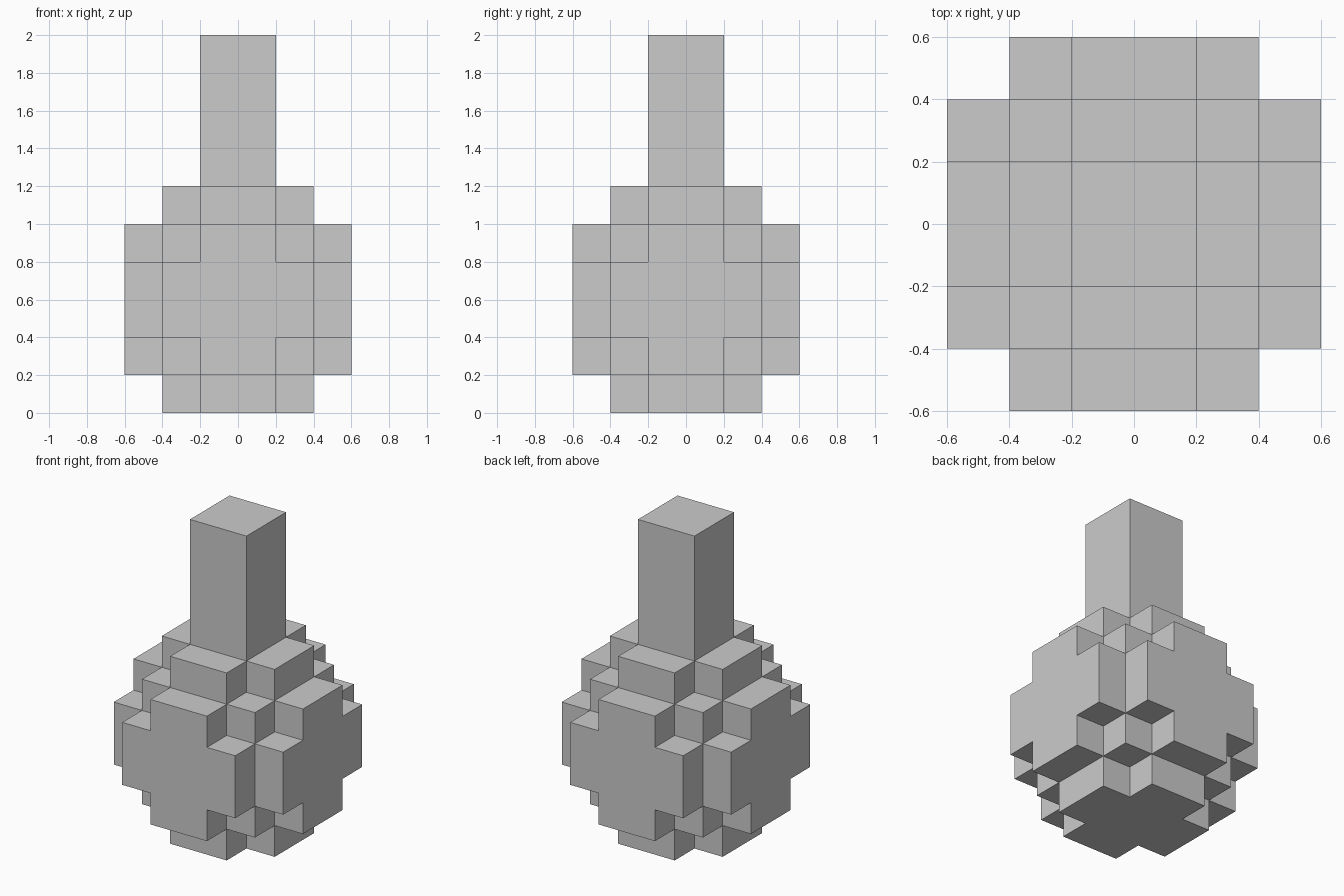
import bpy
import bmesh
from math import radians
from mathutils import Vector

if "Cube" in bpy.data.objects:
    bpy.data.objects.remove(bpy.data.objects["Cube"])

CELL = 0.2
H = CELL / 2
STEPS = range(-5, 6, 2)              # cell centres in half-cells
CZ = 6                               # ball centre height in half-cells

# Ball: every cell whose centre lies inside a sphere
ball = {(x, y, z + CZ) for x in STEPS for y in STEPS for z in STEPS
        if x * x + y * y + z * z <= 36}
# Neck: square column standing on the ball
neck = {(x, y, z) for x in (-1, 1) for y in (-1, 1) for z in range(13, 20, 2)}
solid = ball | neck


def build_blocks(name, cells):
    """Skin only the exposed cell sides, then merge coplanar quads."""
    bm = bmesh.new()
    for cell in sorted(cells):
        for axis in range(3):
            for sign in (-1, 1):
                n = Vector((0, 0, 0))
                n[axis] = sign
                near = tuple(int(c + 2 * d) for c, d in zip(cell, n))
                if near in solid:
                    continue
                u = Vector((0, 0, 0))
                u[(axis + 1) % 3] = 1
                v = n.cross(u)
                mid = Vector(cell) + n
                corners = (mid - u - v, mid + u - v, mid + u + v, mid - u + v)
                bm.faces.new([bm.verts.new(p * H) for p in corners])
    bmesh.ops.remove_doubles(bm, verts=bm.verts, dist=0.001)
    bmesh.ops.dissolve_limit(bm, angle_limit=radians(1),
                             verts=bm.verts, edges=bm.edges)
    mesh = bpy.data.meshes.new(name)
    bm.to_mesh(mesh)
    bm.free()
    obj = bpy.data.objects.new(name, mesh)
    bpy.context.collection.objects.link(obj)
    return obj


build_blocks("stepped_ball", ball)
build_blocks("square_neck", neck)
